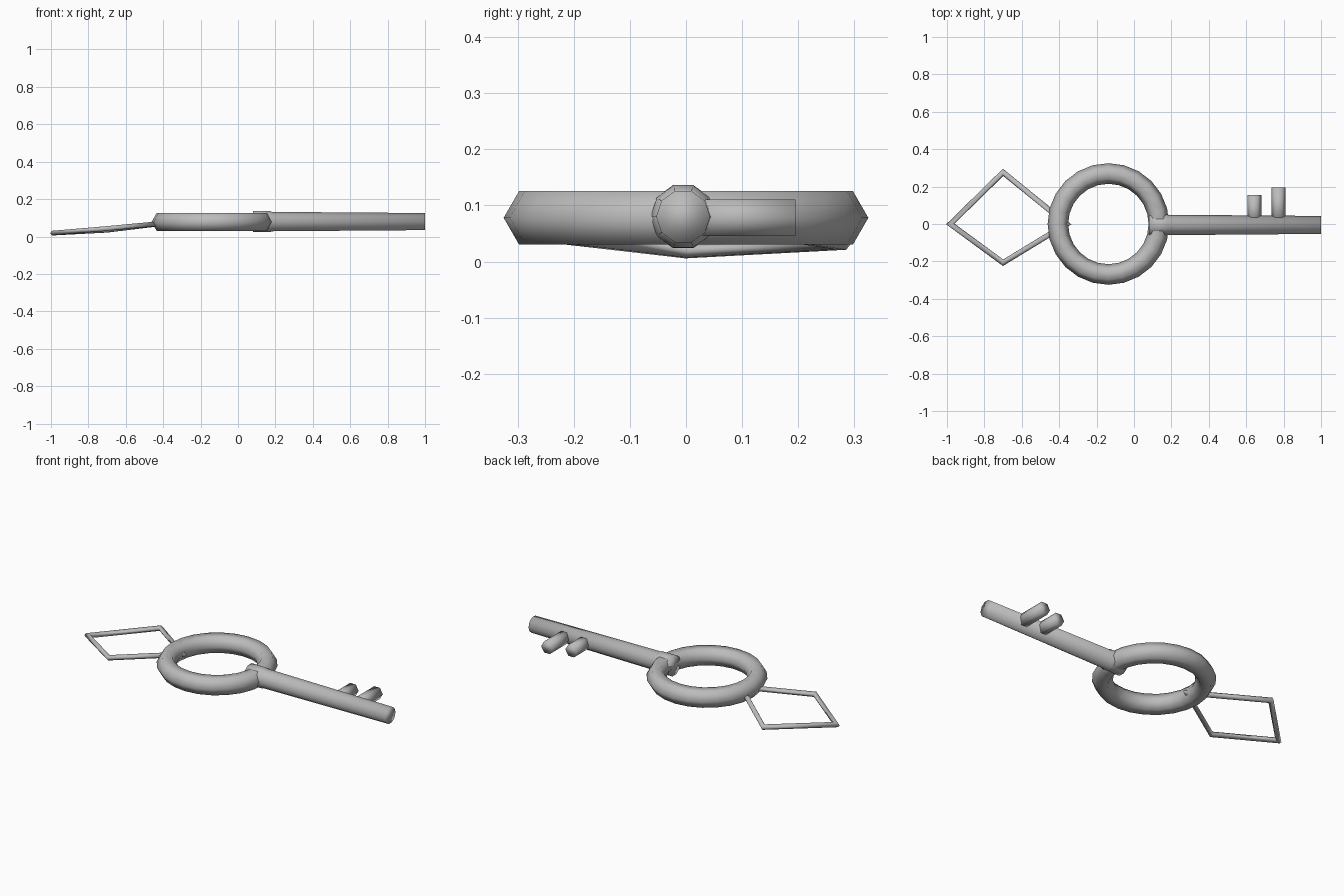
import bpy, bmesh, math
from mathutils import Vector, Matrix

cube = bpy.data.objects.get("Cube")
if cube:
    bpy.data.objects.remove(cube)

GREY = (0.5, 0.5, 0.5, 1)
metal = bpy.data.materials.new("grey metal")
metal.use_nodes = True
metal.diffuse_color = GREY
metal.node_tree.nodes["Principled BSDF"].inputs["Base Color"].default_value = GREY


def finish(name, bm):
    bmesh.ops.recalc_face_normals(bm, faces=bm.faces)
    for f in bm.faces:
        f.smooth = True
    mesh = bpy.data.meshes.new(name)
    bm.to_mesh(mesh)
    bm.free()
    mesh.materials.append(metal)
    obj = bpy.data.objects.new(name, mesh)
    bpy.context.collection.objects.link(obj)


def circle(center, u, v, radius, sides):
    """Points of a polygon spanned by the directions u and v."""
    angles = [math.tau * i / sides for i in range(sides)]
    return [center + radius * (math.cos(a) * u + math.sin(a) * v) for a in angles]


def loft(name, rings, closed=False):
    """Skin a list of point rings; cap both ends unless it is a closed loop."""
    bm = bmesh.new()
    rows = [[bm.verts.new(p) for p in ring] for ring in rings]
    n = len(rows[0])
    for a, b in zip(rows, rows[1:] + rows[:1] if closed else rows[1:]):
        for i in range(n):
            j = (i + 1) % n
            bm.faces.new((a[i], a[j], b[j], b[i]))
    if not closed:
        bm.faces.new(rows[0])
        bm.faces.new(rows[-1])
    finish(name, bm)


X, Y, Z = Vector((1, 0, 0)), Vector((0, 1, 0)), Vector((0, 0, 1))

# Bow: a hexagonal-section ring
bow_center = Vector((-0.137, 0, 0.078))
rings = []
for k in range(24):
    out = Matrix.Rotation(math.tau * k / 24, 3, "Z") @ X
    rings.append(circle(bow_center + 0.27 * out, out, Z, 0.055, 6))
loft("bow_ring", rings, closed=True)

# Shaft with a slightly thicker collar where it passes through the bow
def shaft_ring(x, radius):
    return circle(Vector((x, -0.005, 0.08)), Y, Z, radius, 10)

loft("shaft", [shaft_ring(0.08, 0.059), shaft_ring(0.175, 0.058),
               shaft_ring(0.18, 0.0545), shaft_ring(1.0, 0.048)])

# Two hexagonal teeth
for name, x, tip in (("short_tooth", 0.643, 0.155), ("long_tooth", 0.773, 0.195)):
    loft(name, [circle(Vector((x, y, 0.078)), X, Z, 0.0375, 6) for y in (0, tip)])

# Diamond loop: a thin rod with mitred corners
corners = [Vector(p) for p in ((-0.982, 0, 0.019), (-0.7, 0.276, 0.034),
                               (-0.36, 0, 0.075), (-0.7, -0.207, 0.043))]
rings = []
for i, p in enumerate(corners):
    before = (p - corners[i - 1]).normalized()
    after = (corners[(i + 1) % 4] - p).normalized()
    bend = (before - after).normalized()
    up = (before + after).cross(bend).normalized()
    stretch = 1 / math.sqrt((1 + before.dot(after)) / 2)
    if up.z < 0:
        up = -up
    rings.append(circle(p, bend * stretch, up, 0.0145, 6))
loft("diamond_loop", rings, closed=True)
